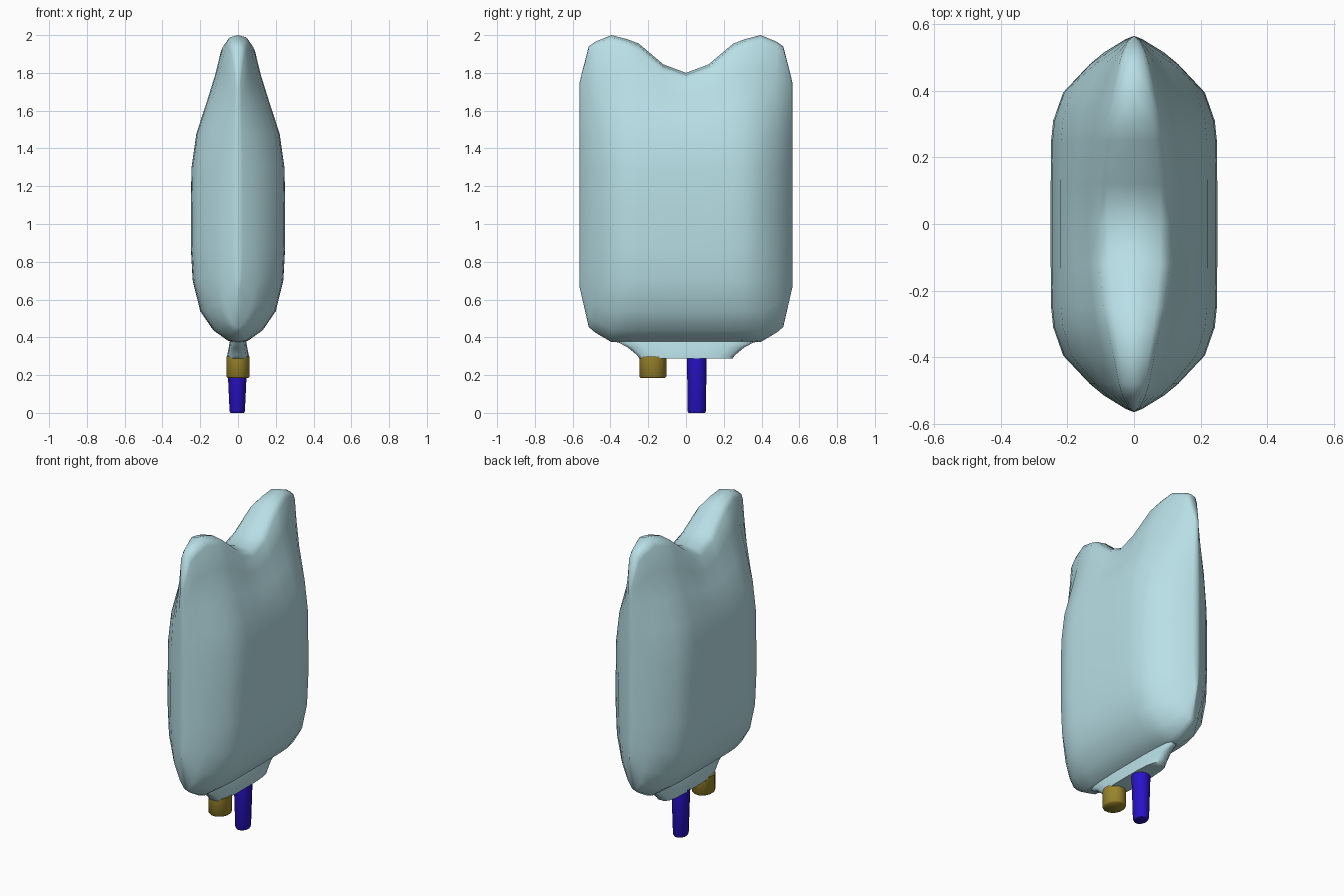
import bpy, bmesh, math

cube = bpy.data.objects.get("Cube")
if cube:
    bpy.data.objects.remove(cube, do_unlink=True)


def material(name, rgb):
    m = bpy.data.materials.new(name)
    m.use_nodes = True
    m.diffuse_color = (*rgb, 1)
    m.node_tree.nodes["Principled BSDF"].inputs["Base Color"].default_value = (*rgb, 1)
    return m


pale_blue = material("pale blue plastic", (0.48, 0.74, 0.79))
gold = material("dull gold", (0.32, 0.235, 0.025))
deep_blue = material("deep blue", (0.022, 0.006, 0.58))


def finish(bm, name, mat, angle):
    bmesh.ops.remove_doubles(bm, verts=bm.verts, dist=0.0005)
    bmesh.ops.recalc_face_normals(bm, faces=bm.faces)
    mesh = bpy.data.meshes.new(name)
    bm.to_mesh(mesh)
    bm.free()
    mesh.materials.append(mat)
    ob = bpy.data.objects.new(name, mesh)
    bpy.context.collection.objects.link(ob)
    bpy.ops.object.select_all(action='DESELECT')
    ob.select_set(True)
    bpy.context.view_layer.objects.active = ob
    bpy.ops.object.shade_smooth_by_angle(angle=math.radians(angle))


def lerp(a, b, t):
    return a + (b - a) * t


# Bag columns: y, bottom z, top z, fullness, half width of the top crest
half = [(0, .37, 1.80, 1, .11), (.12, .37, 1.845, 1, .108),
        (.25, .37, 1.955, .995, .09), (.31, .372, 1.978, .97, .08),
        (.395, .375, 2.0, .85, .062), (.48, .425, 1.965, .53, .045),
        (.515, .455, 1.94, .36, .035), (.555, .63, 1.785, .1, .015),
        (.565, .67, 1.74, 0, 0)]
columns = [(-y, *rest) for y, *rest in reversed(half[1:])] + half

# Share of the height from bottom edge to the belly, with half thickness
lower = [(0, 0), (.02, .05), (.13, .13), (.33, .2), (.65, .24), (1, .25)]
# Share of the height from shoulder to the top crest, with blend to the crest
upper = [(0, 0), (.35, .38), (.7, .75), (1, 1)]
BELLY, CHEST, SHOULDER = .88, 1.3, 1.48


def bag_column(y, bottom, top, full, crest):
    pts = [(lerp(bottom, BELLY, t), x * full) for t, x in lower]
    pts += [(1.1, .25 * full), (CHEST, .246 * full)]
    rim = top - .04
    for t, blend in upper:
        pts.append((lerp(SHOULDER, rim, t), lerp(.22 * full, crest, blend)))
    pts += [(top - .012, crest * .72), (top, 0)]
    return [(x, y, z) for z, x in pts]


bm = bmesh.new()
for side in (1, -1):
    grid = [[bm.verts.new((side * x, y, z)) for x, y, z in bag_column(*c)]
            for c in columns]
    for a, b in zip(grid, grid[1:]):
        for i in range(len(a) - 1):
            bm.faces.new((a[i], b[i], b[i + 1], a[i + 1]))
bmesh.ops.dissolve_degenerate(bm, dist=0.0001, edges=bm.edges)
finish(bm, "bag", pale_blue, 110)


# Stacked rounded rings: z, half x, half y; a lower power is boxier
def stack(name, mat, rings, centre, sides, power=1, angle=60):
    bm = bmesh.new()
    loops = []
    for z, rx, ry in rings:
        loop = []
        for i in range(sides):
            a = 2 * math.pi * (i + .5) / sides
            c, s = math.cos(a), math.sin(a)
            px = math.copysign(abs(c) ** power, c)
            py = math.copysign(abs(s) ** power, s)
            loop.append(bm.verts.new((centre[0] + rx * px, centre[1] + ry * py, z)))
        loops.append(loop)
    for a, b in zip(loops, loops[1:]):
        for i in range(sides):
            j = (i + 1) % sides
            bm.faces.new((a[i], a[j], b[j], b[i]))
    bm.faces.new(loops[0])
    bm.faces.new(loops[-1])
    finish(bm, name, mat, angle)


# Flared strip under the bag that holds both ports
stack("port_collar", pale_blue,
      [(.288, .058, .25), (.305, .058, .262), (.345, .05, .31),
       (.372, .045, .36), (.43, .03, .36)], (0, 0), 16, .6)

# Short port and long tapered tube, running up into the collar
stack("short_port", gold,
      [(.185, .058, .066), (.192, .064, .073), (.298, .064, .073)], (0, -.175), 12)
stack("long_tube", deep_blue,
      [(0, .037, .045), (.01, .042, .051), (.298, .056, .053)], (-.004, .057), 12)
